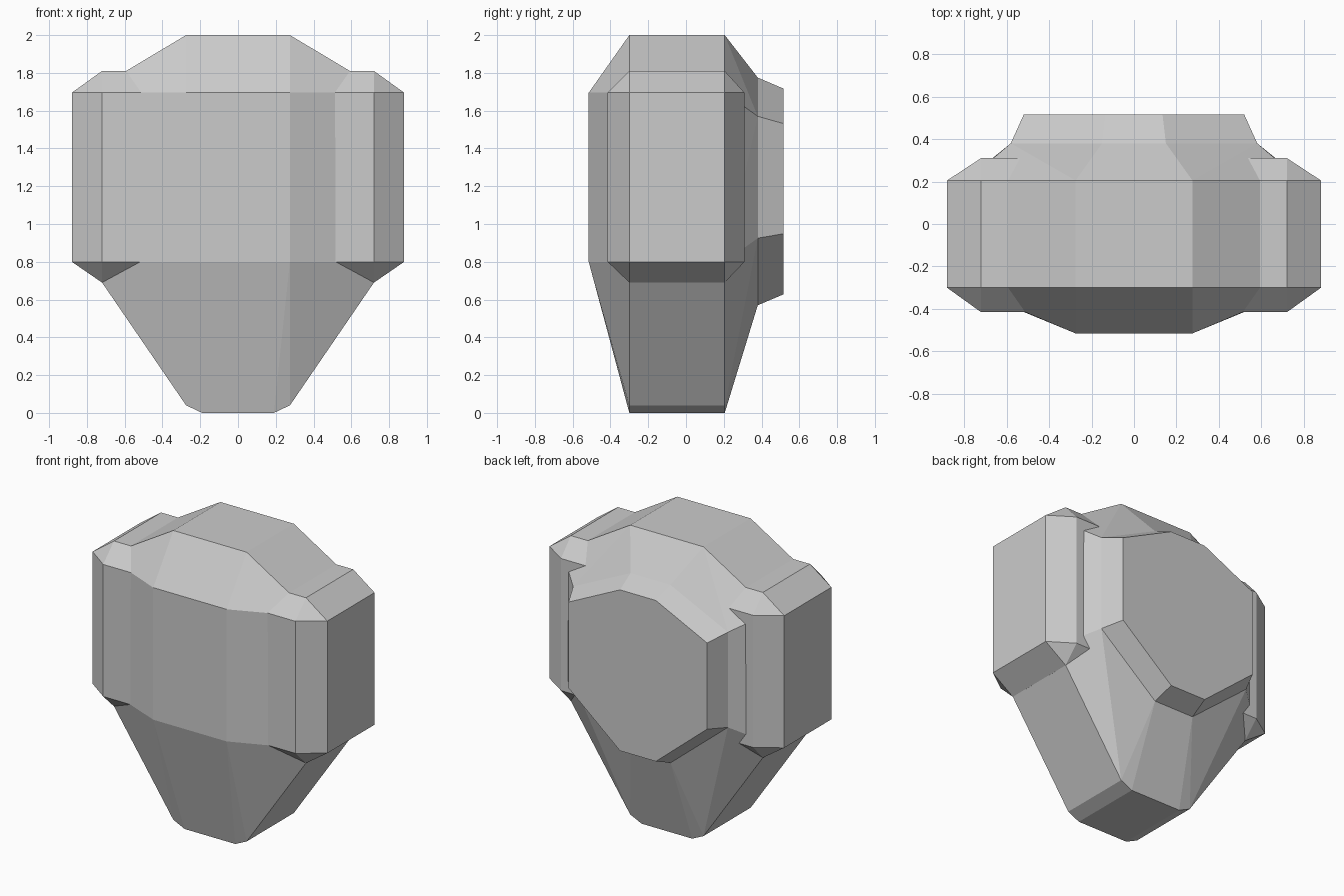
import bpy, bmesh
from mathutils import Vector

if "Cube" in bpy.data.objects:
    bpy.data.objects.remove(bpy.data.objects["Cube"])


def mirrored(points):
    """Reflect a half set of points across x = 0."""
    return [(s * x, y, z) for x, y, z in points for s in (1, -1)]


def hull_mesh(points):
    """Faceted convex solid with its coplanar triangles merged."""
    bm = bmesh.new()
    verts = [bm.verts.new(p) for p in points]
    res = bmesh.ops.convex_hull(bm, input=verts)
    loose = {v for v in res["geom_interior"] if isinstance(v, bmesh.types.BMVert)}
    bmesh.ops.delete(bm, geom=list(loose), context='VERTS')
    bmesh.ops.dissolve_limit(bm, angle_limit=0.015, verts=bm.verts[:], edges=bm.edges[:])
    bmesh.ops.recalc_face_normals(bm, faces=bm.faces[:])
    return bm


def finish(bm, name):
    mesh = bpy.data.meshes.new(name)
    bm.to_mesh(mesh)
    bm.free()
    obj = bpy.data.objects.new(name, mesh)
    bpy.context.collection.objects.link(obj)
    return obj


Y_FRONT, Y_BACK = -0.30, 0.205

# Tapered core: front panel, full outline front and back, then the smaller rear outline
front_panel = [(0.275, -0.515, z) for z in (0.80, 1.695)]
outline = [(0.275, 2.0), (0.785, 1.695), (0.795, 0.80), (0.275, 0.04), (0.19, 0.0)]
rear = [(0.15, 1.775), (0.58, 1.57), (0.58, 0.925), (0.15, 0.57)]
points = front_panel + [(x, y, z) for y in (Y_FRONT, Y_BACK) for x, z in outline]
points += [(x, 0.38, z) for x, z in rear]
core = hull_mesh(mirrored(points))

# Rear housing: extrude the back face with a slight taper
cap = max(core.faces, key=lambda f: f.calc_center_median().y)
new_cap = bmesh.ops.extrude_discrete_faces(core, faces=[cap])["faces"][0]
for v in new_cap.verts:
    v.co = Vector((v.co.x * 0.895, 0.515, 1.17 + (v.co.z - 1.17) * 0.905))
bmesh.ops.recalc_face_normals(core, faces=core.faces[:])
finish(core, "torso_core")

# Chamfered block running through the core, showing at both sides
block = [(0.88, y, z) for y in (Y_FRONT, Y_BACK) for z in (0.80, 1.695)]
block += [(0.72, y, z) for y in (-0.415, 0.31) for z in (0.80, 1.695)]
block += [(0.72, y, z) for y in (Y_FRONT, Y_BACK) for z in (0.69, 1.81)]
finish(hull_mesh(mirrored(block)), "side_blocks")
